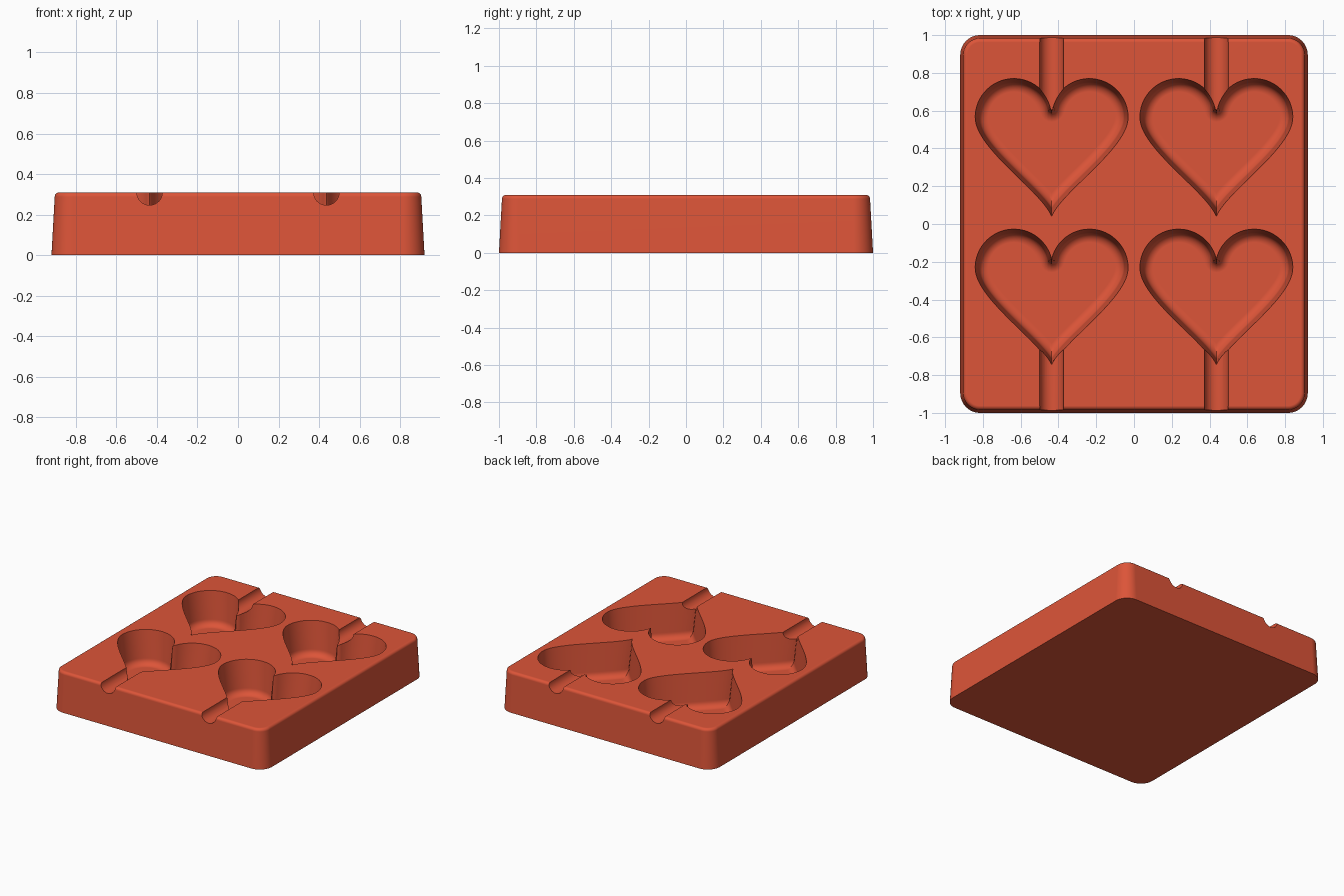
import bpy, bmesh
from math import sin, cos, pi, atan2
from mathutils import Vector

if "Cube" in bpy.data.objects:
    bpy.data.objects.remove(bpy.data.objects["Cube"])

HEIGHT = 0.31
COLUMN_X = 0.436
red = bpy.data.materials.new("tomato red")
red.use_nodes = True
red.diffuse_color = (0.72, 0.09, 0.04, 1)
red.node_tree.nodes["Principled BSDF"].inputs["Base Color"].default_value = red.diffuse_color


def loft(bm, loops):
    """Skin a stack of equal-length closed loops and cap both ends."""
    rings = [[bm.verts.new(p) for p in loop] for loop in loops]
    n = len(rings[0])
    for a, b in zip(rings, rings[1:]):
        for i in range(n):
            j = (i + 1) % n
            bm.faces.new((a[i], a[j], b[j], b[i]))
    bm.faces.new(rings[0])
    bm.faces.new(rings[-1])


def make_object(name, bm):
    bmesh.ops.recalc_face_normals(bm, faces=bm.faces)
    mesh = bpy.data.meshes.new(name)
    bm.to_mesh(mesh)
    bm.free()
    mesh.materials.append(red)
    obj = bpy.data.objects.new(name, mesh)
    bpy.context.collection.objects.link(obj)
    return obj


def rounded_rect(hx, hy, r, z, steps=12):
    pts = []
    for k, (sx, sy) in enumerate([(1, 1), (-1, 1), (-1, -1), (1, -1)]):
        for i in range(steps + 1):
            a = (k + i / steps) * pi / 2
            pts.append((sx * (hx - r) + r * cos(a), sy * (hy - r) + r * sin(a), z))
    return pts


def resample(pts, n):
    """Spread n + 1 points evenly along a polyline."""
    dist = [0.0]
    for a, b in zip(pts, pts[1:]):
        dist.append(dist[-1] + (b - a).length)
    out, k = [], 0
    for i in range(n + 1):
        d = dist[-1] * i / n
        while k < len(pts) - 2 and dist[k + 1] < d:
            k += 1
        out.append(pts[k].lerp(pts[k + 1], (d - dist[k]) / max(dist[k + 1] - dist[k], 1e-9)))
    return out


def heart(inset, n=56):
    """Heart outline moved inward: round at the cleft, mitred at the tip."""
    centre, r = Vector((0.2, 0.565)), 0.205
    cleft = Vector((0, 0.61))
    start = atan2(cleft.y - centre.y, -centre.x)
    half = []
    if inset > 0:
        for i in range(10):
            a = -pi / 2 + (start - pi + pi / 2) * i / 10
            half.append(cleft + inset * Vector((cos(a), sin(a))))
    for i in range(60):
        a = start * (1 - i / 60)
        half.append(centre + (r - inset) * Vector((cos(a), sin(a))))
    p = [Vector(v) for v in ((0.405, 0.565), (0.405, 0.4), (0.05, 0.17), (0, 0.04))]
    for i in range(101):
        t = i / 100
        s = 1 - t
        q = s**3 * p[0] + 3 * s * s * t * p[1] + 3 * s * t * t * p[2] + t**3 * p[3]
        d = s * s * (p[1] - p[0]) + 2 * s * t * (p[2] - p[1]) + t * t * (p[3] - p[2])
        q += inset * Vector((d.y, -d.x)).normalized()
        if q.x <= 0:
            last = half[-1]
            half.append(last.lerp(q, last.x / (last.x - q.x)))
            break
        half.append(q)
    half = resample(half, n)
    half[0].x = half[-1].x = 0
    return half + [Vector((-v.x, v.y)) for v in half[-2:0:-1]]


def cut(target, cutter):
    mod = target.modifiers.new("cut", 'BOOLEAN')
    mod.operation = 'DIFFERENCE'
    mod.solver = 'EXACT'
    mod.object = cutter
    bpy.context.view_layer.objects.active = target
    bpy.ops.object.modifier_apply(modifier=mod.name)
    bpy.data.objects.remove(cutter)


# Tapered block with rounded corners and a soft top edge
FILLET, DRAFT = 0.022, 0.016
levels = [(0, 0)]
for i in range(7):
    a = i / 6 * pi / 2
    levels.append((HEIGHT - FILLET * (1 - sin(a)), DRAFT + FILLET * (1 - cos(a))))
bm = bmesh.new()
loft(bm, [rounded_rect(0.92 - d, 1 - d, 0.105 - d, z) for z, d in levels])
tray = make_object("mould_tray", bm)

# Four heart cavities with drafted walls and a rounded floor edge
FLOOR, ROUND, SLOPE = 0.045, 0.05, 0.02
levels = [(HEIGHT + 0.05, 0), (HEIGHT, 0)]
for i in range(8):
    a = i / 7 * pi / 2
    levels.append((FLOOR + ROUND * (1 - sin(a)), SLOPE + ROUND * (1 - cos(a))))
outlines = [(z, heart(d)) for z, d in levels]
bm = bmesh.new()
for x in (-COLUMN_X, COLUMN_X):
    for y in (0, -0.797):
        loft(bm, [[(v.x + x, v.y + y, z) for v in pts] for z, pts in outlines])
cut(tray, make_object("heart_cutter", bm))

# Half-round stick grooves from the outer edges into the cavities
bm = bmesh.new()
for x in (-COLUMN_X, COLUMN_X):
    for ends in ((0.5, 1.1), (-1.1, -0.6)):
        loft(bm, [[(x + 0.063 * cos(i * pi / 16), y, HEIGHT + 0.063 * sin(i * pi / 16))
                   for i in range(32)] for y in ends])
cut(tray, make_object("groove_cutter", bm))

# Smooth curves, crisp rims
bpy.ops.object.select_all(action='DESELECT')
tray.select_set(True)
bpy.context.view_layer.objects.active = tray
bpy.ops.object.shade_smooth_by_angle(angle=0.6)
weighted = tray.modifiers.new("weighted_normals", 'WEIGHTED_NORMAL')
weighted.keep_sharp = True
